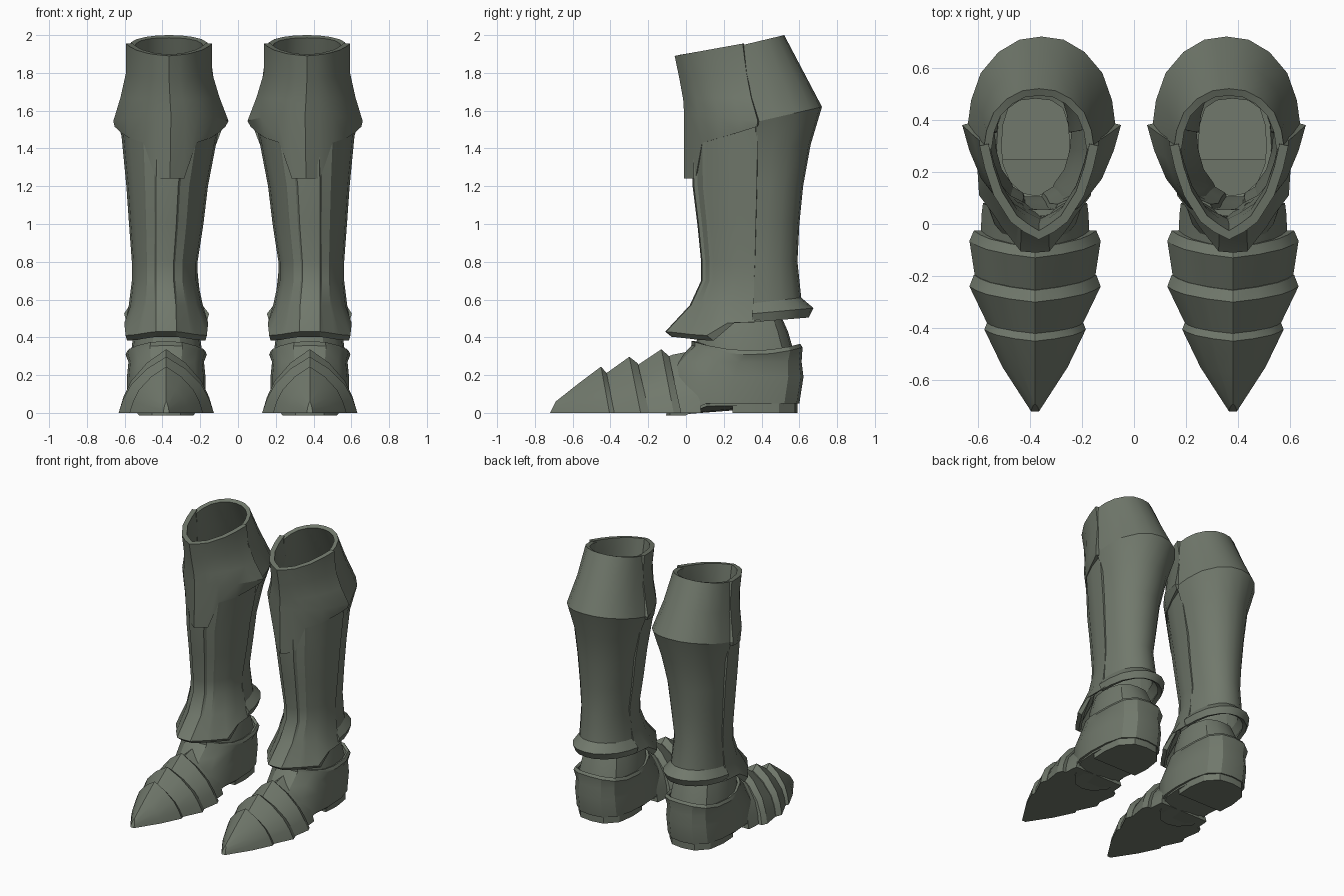
import bpy, bmesh

if "Cube" in bpy.data.objects:
    bpy.data.objects.remove(bpy.data.objects["Cube"])

steel = bpy.data.materials.new("dark_green_steel")
steel.diffuse_color = (0.165, 0.19, 0.15, 1)
steel.use_nodes = True
steel.node_tree.nodes["Principled BSDF"].inputs["Base Color"].default_value = steel.diffuse_color


def build(name, rows, loop=False, caps=False, flip=False, thick=0.0, angle=28):
    """Skin a grid of points, thicken it and mirror it into a pair."""
    bm = bmesh.new()
    grid = [[bm.verts.new(p) for p in row] for row in rows]
    n = len(grid[0])
    for a, b in zip(grid, grid[1:]):
        for i in range(n if loop else n - 1):
            j = (i + 1) % n
            bm.faces.new((a[i], b[i], b[j], a[j]))
    if caps in ("both", "end"):
        bm.faces.new(grid[-1])
    if caps == "both":
        bm.faces.new(grid[0][::-1])
        bmesh.ops.recalc_face_normals(bm, faces=bm.faces)
    if flip:
        bmesh.ops.reverse_faces(bm, faces=bm.faces)
    me = bpy.data.meshes.new(name)
    bm.to_mesh(me)
    bm.free()
    me.materials.append(steel)
    ob = bpy.data.objects.new(name, me)
    bpy.context.collection.objects.link(ob)
    bpy.ops.object.select_all(action='DESELECT')
    ob.select_set(True)
    bpy.context.view_layer.objects.active = ob
    if thick:
        m = ob.modifiers.new("thickness", 'SOLIDIFY')
        m.thickness, m.offset = thick, -1
        bpy.ops.object.modifier_apply(modifier=m.name)
    m = ob.modifiers.new("pair", 'MIRROR')
    m.use_mirror_merge = False
    bpy.ops.object.modifier_apply(modifier=m.name)
    bpy.ops.object.shade_smooth_by_angle(angle=angle * 0.0174533)
    return ob


def mirrored(half, cx):
    """Half row from the centre line outwards -> full row, left to right."""
    left = [(cx - x, y, z) for x, y, z in half[:0:-1]]
    return left + [(cx + x, y, z) for x, y, z in half]


def ring(half, cx):
    """Half row from front centre to back centre -> closed ring."""
    return ([(cx + x, y, z) for x, y, z in half]
            + [(cx - x, y, z) for x, y, z in half[-2:0:-1]])


def plan(prof, y0, y1, hw, z0, z1):
    return [(u * hw, y0 + (y1 - y0) * v, z0 + (z1 - z0) * v) for u, v in prof]


# knee cuff, front plate with hanging tongue
CUFF = [(0, 0), (.25, .08), (.48, .19), (.76, .47), (.91, .75), (1, 1)]
rows = [mirrored(plan(CUFF, *r), c) for *r, c in (
    (-.06, .30, .228, 1.89, 1.955, .365),
    (-.035, .32, .228, 1.77, 1.80, .365),
    (-.015, .345, .262, 1.66, 1.67, .36),
    (-.01, .38, .305, 1.58, 1.545, .355))]
hem = [(0, -.01, 1.24), (.075, .05, 1.24), (.14, .085, 1.43),
       (.215, .175, 1.455), (.26, .28, 1.485), (.293, .375, 1.515)]
rows.append(mirrored(hem, .36))
build("knee_cuff", rows, thick=.035)

# back plate: upper cuff, calf and flared ankle rim
BACK = [(0, 1), (.3, .965), (.58, .83), (.82, .6), (.95, .3), (1, 0)]
rows = []
for ym, yb, hw, zs, zb, c in (
        (.29, .52, .212, 1.945, 2.0, .365), (.33, .62, .235, 1.74, 1.81, .36),
        (.37, .72, .285, 1.54, 1.62, .355), (.37, .66, .236, 1.40, 1.42, .36),
        (.365, .62, .205, 1.2, 1.2, .375), (.36, .60, .188, 1.0, 1.0, .38),
        (.355, .59, .168, .8, .8, .388), (.35, .61, .186, .58, .61, .382),
        (.35, .675, .225, .525, .555, .378), (.35, .65, .212, .48, .505, .378)):
    rows.append(mirrored(plan(BACK, ym, yb, hw, zs, zb), c))
build("calf_plate", rows, flip=True, thick=.03)

# fluted shin plate, flaring over the instep
SHIN = [(0, 0), (.27, .02), (.32, .08), (.54, .16), (.60, .23),
        (.82, .42), (.95, .7), (1, 1)]
rows = [mirrored(plan(SHIN, *r), c) for *r, c in (
    (.03, .38, .262, 1.45, 1.52, .36), (.035, .375, .216, 1.2, 1.2, .375),
    (.06, .37, .197, 1.0, 1.0, .38), (.08, .365, .174, .8, .8, .388),
    (.08, .36, .174, .70, .70, .388), (.02, .36, .196, .57, .57, .382))]
for dy, dz in ((0, 0), (.035, -.028)):
    hem = [(0, -.11, .43), (.055, -.105, .43), (.075, -.08, .428),
           (.13, -.01, .42), (.155, .03, .415), (.215, .11, .41),
           (.222, .22, .48), (.216, .36, .485)]
    rows.append(mirrored([(x * (1 - dy), y + dy, z + (dz if y < .2 else -.004))
                          for x, y, z in hem], .38))
build("shin_plate", rows, thick=.025)

# inner ankle sleeve
OVAL = [(0, 0), (.4, .03), (.75, .15), (.95, .32), (1, .5),
        (.96, .72), (.8, .89), (.45, .98), (0, 1)]
rows = [ring(plan(OVAL, *r), .378) for r in (
    (.09, .50, .15, .52, .52), (.06, .54, .175, .42, .43), (.05, .575, .19, .30, .31))]
build("ankle_sleeve", rows, loop=True, thick=.02)

# heel shell with dipped collar and arched sole
def collar(y):
    return .33 + (.05 * ((.35 - y) / .32) ** 2 if y < .35 else .037 * ((y - .35) / .26) ** 2)

rows = []
for yf, yb, hw, z in ((.03, .605, .205, None), (.03, .617, .215, -.022),
                      (-.05, .612, .2, .27), (-.11, .622, .208, .19),
                      (-.12, .60, .208, 0)):
    half = []
    for x, y, _ in plan(OVAL, yf, yb, hw, 0, 0):
        h = (collar(y) if z is None else collar(y) + z if z < 0
             else z if z else min(.05, max(0, (y - .02) * .6)))
        half.append((x, y, h))
    rows.append(ring(half, .38))
build("heel_shell", rows, loop=True, caps="end", thick=.02)

# heel block
HEEL = [(0, 0), (.96, 0), (1, .35), (.9, .72), (.5, .96), (0, 1)]
build("heel_block", [ring(plan(HEEL, .245, .59, .19, z, z), .38) for z in (.07, 0)],
      loop=True, caps="both")

# overlapping foot plates: (y at ridge, height, half width, backward sweep)
ARCH = [(0, 1), (.4, .79), (.74, .5), (.9, .25), (1, 0)]
for name, secs in {
    "toe_cap": ((-.69, .06, .015, -.03), (-.57, .155, .125, .02),
                (-.45, .245, .195, .045), (-.42, .21, .183, .045)),
    "middle_foot_plate": ((-.45, .19, .175, .05), (-.30, .297, .252, .06),
                          (-.255, .262, .235, .06)),
    "rear_foot_plate": ((-.29, .23, .225, .05), (-.13, .337, .252, .065),
                        (-.09, .30, .235, .065)),
    "instep": ((-.14, .28, .212, .05), (-.07, .308, .208, .05),
               (.0, .322, .205, .04), (.04, .35, .2, .04)),
}.items():
    rows = [mirrored([(u * w, y + s * (1 - v), v * h) for u, v in ARCH], .38)
            for y, h, w, s in secs]
    build(name, rows, loop=True, caps="both", angle=22)
